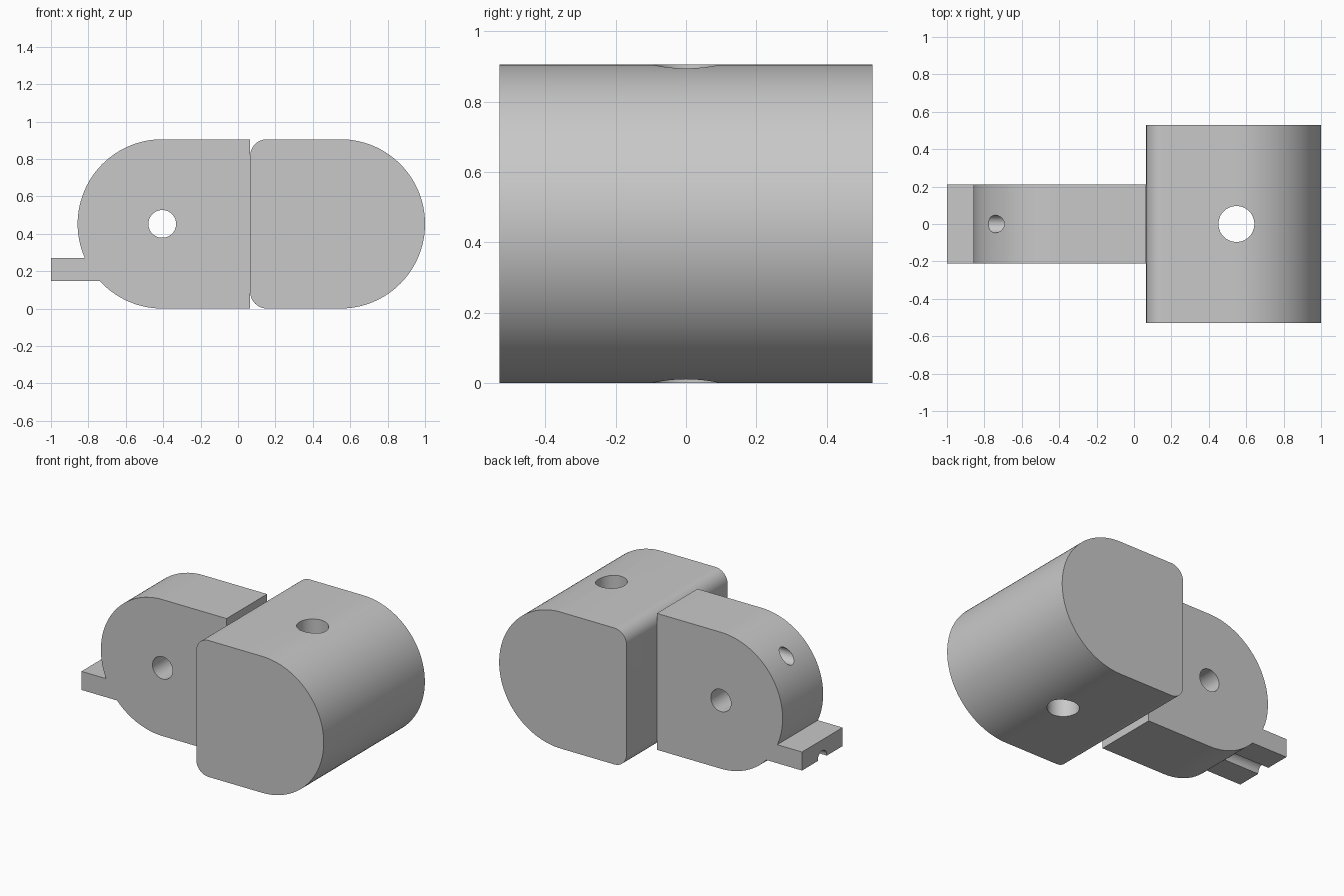
import bpy, bmesh, math
from mathutils import Matrix, Vector

cube = bpy.data.objects.get("Cube")
if cube:
    bpy.data.objects.remove(cube, do_unlink=True)

H = 0.905            # overall height
R = H / 2            # radius of the rounded ends
SEAM = 0.065         # where the lug meets the block
LUG_X, BLOCK_X = -0.405, 1 - R

grey = bpy.data.materials.new("plain grey")
grey.use_nodes = True
grey.diffuse_color = (0.58, 0.58, 0.58, 1)
grey.node_tree.nodes["Principled BSDF"].inputs["Base Color"].default_value = grey.diffuse_color


def add_object(name, bm):
    bmesh.ops.recalc_face_normals(bm, faces=bm.faces)
    mesh = bpy.data.meshes.new(name)
    bm.to_mesh(mesh)
    bm.free()
    mesh.materials.append(grey)
    obj = bpy.data.objects.new(name, mesh)
    bpy.context.collection.objects.link(obj)
    return obj


def arc(cx, cz, r, start, end, steps):
    angles = [math.radians(start + (end - start) * i / steps) for i in range(steps + 1)]
    return [(cx + r * math.cos(a), cz + r * math.sin(a)) for a in angles]


def extrude_profile(name, points, half_width):
    """Extrude an xz profile symmetrically along y."""
    bm = bmesh.new()
    face = bm.faces.new([bm.verts.new((x, -half_width, z)) for x, z in points])
    moved = bmesh.ops.extrude_face_region(bm, geom=[face])["geom"]
    verts = [v for v in moved if isinstance(v, bmesh.types.BMVert)]
    bmesh.ops.translate(bm, verts=verts, vec=(0, 2 * half_width, 0))
    return add_object(name, bm)


def cutter(name, centre, axis, radius, length):
    bm = bmesh.new()
    turn = Vector((0, 0, 1)).rotation_difference(Vector(axis)).to_matrix().to_4x4()
    bmesh.ops.create_cone(bm, cap_ends=True, segments=48, radius1=radius, radius2=radius,
                          depth=length, matrix=Matrix.Translation(centre) @ turn)
    obj = add_object(name, bm)
    obj.hide_render = True
    return obj


def combine(obj, other, operation):
    mod = obj.modifiers.new(other.name, 'BOOLEAN')
    mod.operation, mod.solver, mod.object = operation, 'EXACT', other
    bpy.context.view_layer.objects.active = obj
    bpy.ops.object.modifier_apply(modifier=mod.name)


# Wide block: rounded outer end, small fillets at the seam
f = 0.09
block = extrude_profile("wide_block",
                        arc(BLOCK_X, R, R, -90, 90, 64)
                        + arc(SEAM + f, H - f, f, 90, 180, 12)
                        + arc(SEAM + f, f, f, 180, 270, 12), 0.53)

# Narrow hinge lug with its stop tab
lug = extrude_profile("hinge_lug",
                      arc(LUG_X, R, R, 90, 270, 64) + [(SEAM, 0), (SEAM, H)], 0.2125)
tab = extrude_profile("stop_tab", [(-1, 0.147), (-0.7, 0.147), (-0.7, 0.27), (-1, 0.27)], 0.2125)
combine(lug, tab, 'UNION')

# Bores: hinge pin, vertical hole, and the two lengthwise channels
pin = cutter("pin_cutter", (LUG_X, 0, R), (0, 1, 0), 0.074, 1)
shaft = cutter("vertical_cutter", (BLOCK_X, 0, R), (0, 0, 1), 0.096, 2)
channels = [cutter("channel_cutter", ((BLOCK_X - 1.1) / 2, 0, R + s * 0.302), (1, 0, 0),
                   0.047, BLOCK_X + 1.1) for s in (-1, 1)]
for obj, tools in ((lug, [pin] + channels), (block, [shaft] + channels)):
    for tool in tools:
        combine(obj, tool, 'DIFFERENCE')

for helper in [tab, pin, shaft] + channels:
    bpy.data.objects.remove(helper, do_unlink=True)

# Smooth the curved walls, keep the rims sharp
bpy.ops.object.select_all(action='DESELECT')
for obj in (lug, block):
    obj.select_set(True)
    bpy.context.view_layer.objects.active = obj
bpy.ops.object.shade_smooth_by_angle(angle=math.radians(30))
